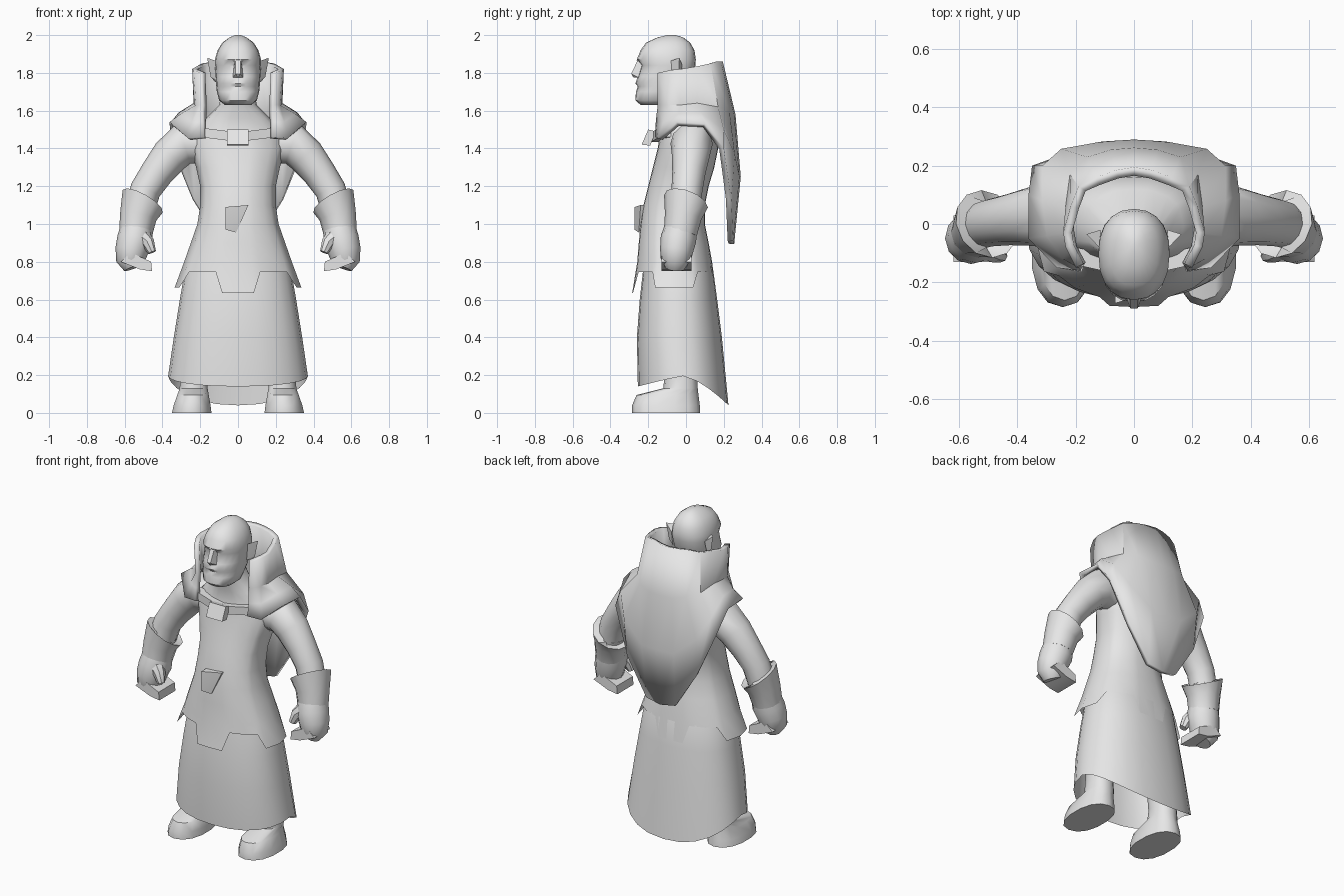
import bpy, bmesh, math
from mathutils import Vector

grey = bpy.data.materials.new("plain_grey")
grey.diffuse_color = (0.8, 0.8, 0.8, 1)


def finish(name, bm, mirror=False, recalc=True, angle=40, thick=0):
    if recalc:
        bmesh.ops.recalc_face_normals(bm, faces=bm.faces)
    me = bpy.data.meshes.new(name)
    bm.to_mesh(me)
    bm.free()
    me.materials.append(grey)
    me.shade_smooth()
    me.set_sharp_from_angle(angle=math.radians(angle))
    ob = bpy.data.objects.new(name, me)
    bpy.context.collection.objects.link(ob)
    if mirror:
        ob.modifiers.new("mirror", 'MIRROR').merge_threshold = 0.002
    if thick:
        sol = ob.modifiers.new("thickness", 'SOLIDIFY')
        sol.thickness, sol.offset = thick, -1
    return ob


def loft(name, rings, start=True, end=True, **kw):
    """Skin a list of closed rings of points."""
    bm = bmesh.new()
    vs = [[bm.verts.new(p) for p in r] for r in rings]
    n = len(vs[0])
    for a, b in zip(vs, vs[1:]):
        for i in range(n):
            j = (i + 1) % n
            bm.faces.new((a[i], a[j], b[j], b[i]))
    if start:
        bm.faces.new(vs[0])
    if end:
        bm.faces.new(vs[-1])
    return finish(name, bm, **kw)


def hull(name, pts, **kw):
    bm = bmesh.new()
    vs = [bm.verts.new(p) for p in pts]
    res = bmesh.ops.convex_hull(bm, input=vs)
    junk = {v for v in res["geom_interior"] + res["geom_unused"]
            if isinstance(v, bmesh.types.BMVert)}
    bmesh.ops.delete(bm, geom=list(junk), context='VERTS')
    return finish(name, bm, angle=30, **kw)


def spow(v, p):
    return math.copysign(abs(v) ** p, v)


def oval(a, z, hw, yf, yb, cx=0, p=0.88):
    """Point of a rounded oval; angle 0 is the front."""
    return (cx + hw * spow(math.sin(a), p),
            (yf + yb) / 2 - (yb - yf) / 2 * spow(math.cos(a), p), z)


def even(n):
    return [2 * math.pi * i / n for i in range(n)]


def tube(name, path, n=12, **kw):
    """Round limb through (x, y, z, radius) stations."""
    pts = [Vector(s[:3]) for s in path]
    rings = []
    for i, s in enumerate(path):
        d = (pts[min(i + 1, len(pts) - 1)] - pts[max(i - 1, 0)]).normalized()
        u = d.cross(Vector((0, 1, 0))).normalized()
        v = d.cross(u)
        rings.append([pts[i] + s[3] * (u * math.cos(a) + v * math.sin(a))
                      for a in even(n)])
    return loft(name, rings, **kw)


# Tunic: body with four hanging flaps along the hem
quarter = [0, 12, 20, 40, 57, 66]
half = quarter + [90] + [180 - q for q in reversed(quarter)]
degs = half + [360 - d for d in reversed(half[1:-1])]
angs = [math.radians(d) for d in degs]
body = [(1.70, .085, -.16, .0), (1.63, .10, -.15, .03), (1.56, .17, -.13, .12),
        (1.49, .235, -.135, .16), (1.40, .25, -.15, .17), (1.30, .222, -.175, .15),
        (1.20, .20, -.20, .12), (1.10, .20, -.225, .10), (1.0, .215, -.24, .10),
        (.90, .25, -.25, .12), (.80, .285, -.258, .138)]
rings = [[oval(a, *b) for a in angs] for b in body]


def hem(d):
    side = abs((d + 90) % 180 - 90)          # 0 at front or back, 90 at the sides
    low = side <= 13 or side >= 65
    return (.635, .335, -.285, .16) if low else (.745, .302, -.262, .147)


rings.append([oval(a, *hem(d)) for a, d in zip(angs, degs)])
rings[-1] = [(x, y, z + .03 * (abs(x) > .2 and z < .7)) for x, y, z in rings[-1]]
loft("tunic", rings, end=False)


# Skirt: flared, dipping at the back
def skirt_hem(a):
    t = math.cos(a)
    return .195 - .055 * t if t > 0 else .195 - .155 * abs(t) ** 1.3


skirt = [(.86, .24, -.21, .10), (.75, .282, -.228, .145), (.60, .308, -.245, .165),
         (.40, .34, -.26, .19)]
rings = [[oval(a, *s) for a in even(24)] for s in skirt]
rings.append([oval(a, skirt_hem(a), .37, -.255, .225) for a in even(24)])
loft("skirt", rings, start=False, end=False)

# Boots
boot = [(0, .107, -.285, .075, .245), (.04, .10, -.285, .073, .243),
        (.095, .085, -.262, .066, .238), (.13, .076, -.12, .062, .235),
        (.19, .07, -.115, .06, .235), (.40, .075, -.115, .06, .22)]
loft("boot", [[oval(a, *b) for a in even(14)] for b in boot], mirror=True)

# Arms, flared cuffs and hands
tube("arm", [(.19, .03, 1.42, .10), (.29, .03, 1.425, .112), (.36, .025, 1.36, .10),
             (.43, .015, 1.27, .088), (.49, .005, 1.18, .082), (.52, -.005, 1.08, .08)],
     mirror=True)
tube("cuff", [(.505, .0, 1.08, .07), (.505, .0, 1.12, .122), (.528, -.015, 1.04, .098),
              (.542, -.03, .95, .088)], mirror=True)
tube("hand", [(.535, -.025, .99, .085), (.545, -.04, .92, .095), (.562, -.05, .86, .088),
              (.565, -.055, .81, .08), (.55, -.06, .77, .055)], mirror=True)
hull("fingers", [(x, y, z) for y in (-.13, .03) for x, z in
                 ((.62, .80), (.57, .85), (.455, .75), (.46, .80), (.52, .76))],
     mirror=True)
tube("thumb", [(.52, -.07, .94, .05), (.475, -.10, .90, .035), (.455, -.11, .85, .022)],
     n=8, mirror=True)

# Mantle: high collar, shoulder flare and pointed back cape (right half, mirrored)
rows = [
    [(.20, -.15, 1.80), (.235, -.08, 1.815), (.243, -.03, 1.82), (.218, .06, 1.835),
     (.19, .13, 1.85), (.13, .16, 1.86), (.06, .185, 1.86), (0, .195, 1.86)],
    [(.19, -.15, 1.63), (.222, -.09, 1.63), (.232, -.03, 1.63), (.235, .06, 1.64),
     (.22, .17, 1.62), (.16, .23, 1.60), (.08, .255, 1.58), (0, .262, 1.58)],
    [(.185, -.16, 1.54), (.245, -.12, 1.54), (.30, -.04, 1.585), (.315, .08, 1.59),
     (.315, .20, 1.50), (.25, .258, 1.37), (.11, .283, 1.25), (0, .29, 1.25)],
    [(.18, -.165, 1.46), (.265, -.15, 1.455), (.362, -.05, 1.54), (.362, .10, 1.53),
     (.35, .20, 1.40), (.24, .24, 1.13), (.10, .25, .91), (0, .255, .893)]]
bm = bmesh.new()
g = [[bm.verts.new(p) for p in r] for r in rows]
for r in range(3):
    for c in range(7):
        bm.faces.new((g[r][c], g[r + 1][c], g[r + 1][c + 1], g[r][c + 1]))
finish("mantle", bm, mirror=True, recalc=False, thick=.03)

# Strap and clasp across the chest
hull("chest_strap", [(x, y + dy, z) for x, y, zs in
                     ((.0, -.185, (1.435, 1.485)), (.20, -.14, (1.46, 1.51)))
                     for z in zs for dy in (0, .06)], mirror=True)
hull("clasp", [(x, y, z) for x in (-.058, .055) for y, z in
               ((-.235, 1.42), (-.20, 1.50), (-.16, 1.49), (-.19, 1.415))])

# Wedge pouch on the belly
hull("pouch", [(-.065, -.272, 1.09), (-.065, -.272, .97), (-.065, -.2, 1.09),
               (-.065, -.2, .97), (.055, -.24, 1.10), (.055, -.2, 1.10),
               (-.01, -.25, .955), (-.01, -.2, .955)])

# Head
head = [(1.63, .07, -.24, -.08), (1.655, .10, -.268, -.04), (1.70, .112, -.265, -.01),
        (1.728, .115, -.255, .01), (1.745, .116, -.268, .02), (1.78, .118, -.255, .035),
        (1.84, .122, -.236, .05), (1.872, .122, -.26, .052), (1.92, .108, -.24, .045),
        (1.96, .083, -.212, .022), (1.988, .045, -.15, -.015), (2.0, .015, -.10, -.055)]
loft("head", [[oval(a, *h) for a in even(20)] for h in head], angle=50)
hull("nose", [(.014, -.255, 1.87), (-.014, -.255, 1.87), (.012, -.29, 1.795),
              (-.012, -.29, 1.795), (.028, -.25, 1.775), (-.028, -.25, 1.775),
              (0, -.278, 1.775), (.02, -.22, 1.86), (-.02, -.22, 1.86)])
hull("brow", [(.01, -.262, 1.862), (.01, -.25, 1.89), (.085, -.218, 1.872),
              (.08, -.21, 1.90), (.01, -.2, 1.87), (.08, -.17, 1.88)], mirror=True)
hull("ear", [(.11, -.09, 1.86), (.11, -.08, 1.76), (.163, -.035, 1.88),
             (.145, -.04, 1.78), (.115, -.02, 1.84), (.12, -.04, 1.75)], mirror=True)
